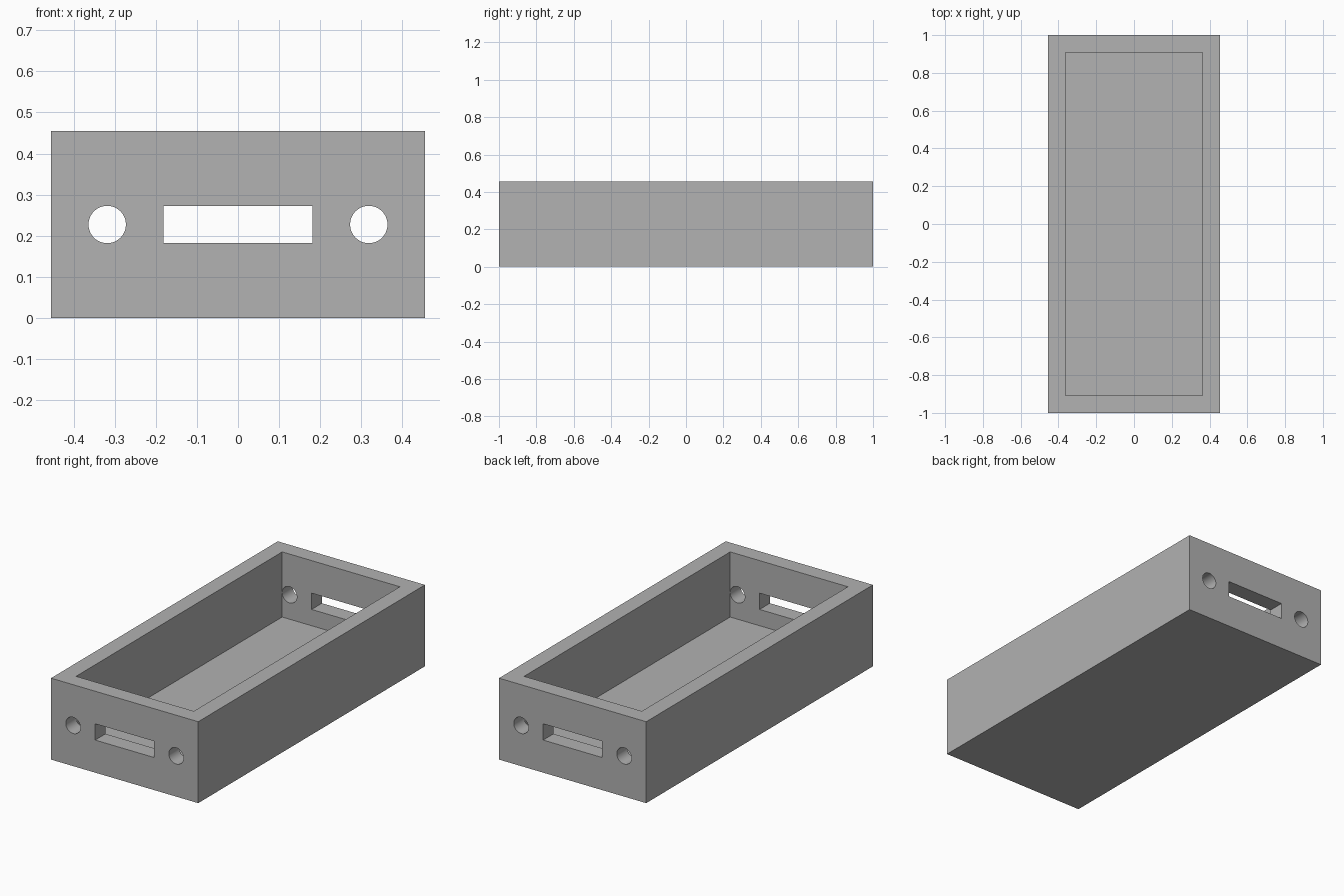
import bpy
import math

if "Cube" in bpy.data.objects:
    bpy.data.objects.remove(bpy.data.objects["Cube"])

U = 2 / 22                      # wall thickness, the module of the whole box
W, L, H = 10 * U, 22 * U, 5 * U  # outer size

grey = bpy.data.materials.new("light grey")
grey.diffuse_color = (0.445, 0.445, 0.445, 1)
grey.use_nodes = True
grey.node_tree.nodes["Principled BSDF"].inputs["Base Color"].default_value = grey.diffuse_color


def box(name, size, loc):
    bpy.ops.mesh.primitive_cube_add(size=1, location=loc)
    ob = bpy.context.object
    ob.name = name
    ob.scale = size
    bpy.ops.object.transform_apply(location=False, rotation=False, scale=True)
    ob.data.materials.append(grey)
    return ob


def cut(target, cutter):
    mod = target.modifiers.new("cut", 'BOOLEAN')
    mod.operation = 'DIFFERENCE'
    mod.solver = 'EXACT'
    mod.object = cutter


# Tray: floor and two side walls between the end panels
inner = L - 2 * U
box("floor", (W - 2 * U, inner, U), (0, 0, U / 2))
for side, x in (("left", -1), ("right", 1)):
    box(side + "_wall", (U, inner, H), (x * (W - U) / 2, 0, H / 2))

# Cutters running through both ends: a centre slot and two round holes
cutters = [box("slot_cutter", (4 * U, L + 1, U), (0, 0, H / 2))]
for x in (-3.5 * U, 3.5 * U):
    bpy.ops.mesh.primitive_cylinder_add(vertices=48, radius=U / 2, depth=L + 1,
                                        location=(x, 0, H / 2),
                                        rotation=(math.pi / 2, 0, 0))
    bpy.context.object.name = "hole_cutter"
    bpy.context.object.data.materials.append(grey)
    cutters.append(bpy.context.object)

# End panels with the openings
for end, y in (("front", -1), ("back", 1)):
    panel = box(end + "_panel", (W, U, H), (0, y * (L - U) / 2, H / 2))
    for c in cutters:
        cut(panel, c)
    bpy.context.view_layer.objects.active = panel
    for m in list(panel.modifiers):
        bpy.ops.object.modifier_apply(modifier=m.name)
    bpy.ops.object.shade_smooth_by_angle(angle=math.radians(30))

for c in cutters:
    bpy.data.objects.remove(c)
